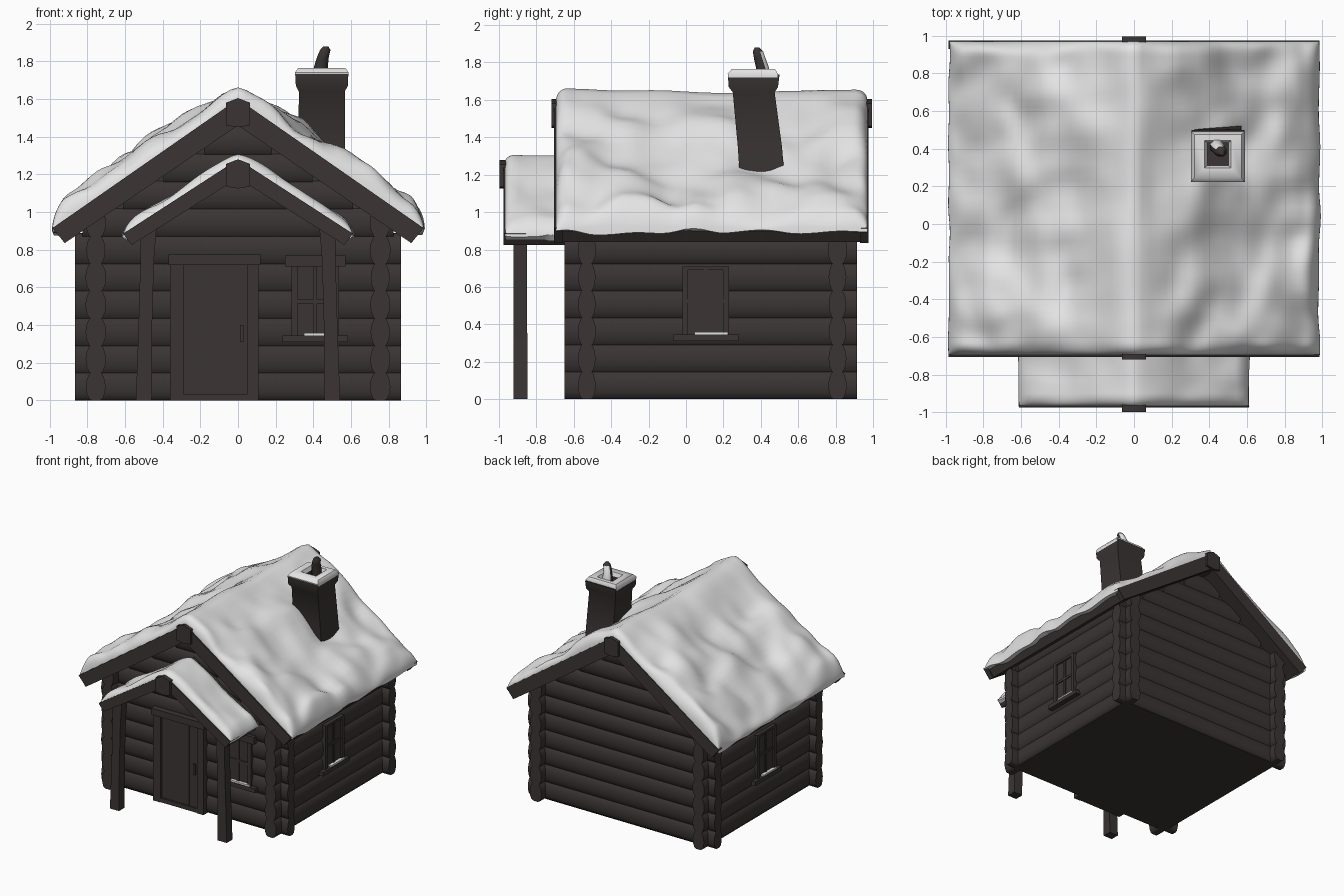
import bpy, bmesh, math, random
from mathutils import Matrix, Vector, noise

if "Cube" in bpy.data.objects:
    bpy.data.objects.remove(bpy.data.objects["Cube"])

random.seed(4)


def material(name, rgb):
    m = bpy.data.materials.new(name)
    m.diffuse_color = (*rgb, 1)
    m.use_nodes = True
    m.node_tree.nodes["Principled BSDF"].inputs["Base Color"].default_value = m.diffuse_color
    return m


WOOD = material("dark wood", (0.043, 0.035, 0.034))
SNOW = material("snow", (0.78, 0.78, 0.78))


def finish(name, bm, *mats, recalc=True):
    if recalc:
        bmesh.ops.recalc_face_normals(bm, faces=bm.faces[:])
    me = bpy.data.meshes.new(name)
    bm.to_mesh(me)
    bm.free()
    for m in mats:
        me.materials.append(m)
    ob = bpy.data.objects.new(name, me)
    bpy.context.collection.objects.link(ob)
    return ob


def add_box(bm, x0, x1, y0, y1, z0, z1):
    m = Matrix.Translation(((x0 + x1) / 2, (y0 + y1) / 2, (z0 + z1) / 2))
    bmesh.ops.create_cube(bm, size=1, matrix=m @ Matrix.Diagonal((x1 - x0, y1 - y0, z1 - z0, 1)))


def prism(name, profile, y0, y1, mat=WOOD):
    """Extrude an x-z outline along y."""
    bm = bmesh.new()
    f = bm.faces.new([bm.verts.new((x, y0, z)) for x, z in profile])
    r = bmesh.ops.extrude_face_region(bm, geom=[f])
    for v in r["geom"]:
        if isinstance(v, bmesh.types.BMVert):
            v.co.y = y1
    return finish(name, bm, mat)


def loft(name, sections, sides=4, mat=WOOD, caps=True):
    """Stack rings given as (z, half_x, half_y, centre_x, centre_y)."""
    bm = bmesh.new()
    rings = []
    k = 1 / math.cos(math.pi / sides) if sides == 4 else 1
    for z, hx, hy, cx, cy in sections:
        ring = []
        for i in range(sides):
            a = math.tau * (i + 0.5) / sides
            ring.append(bm.verts.new((cx + k * hx * math.cos(a), cy + k * hy * math.sin(a), z)))
        rings.append(ring)
    for a, b in zip(rings, rings[1:]):
        for i in range(sides):
            j = (i + 1) % sides
            bm.faces.new((a[i], a[j], b[j], b[i]))
    if caps:
        bm.faces.new(rings[0])
        bm.faces.new(rings[-1])
    return finish(name, bm, mat)


def add_log(bm, a, b, r, rz):
    """Horizontal oval log; overlaps its neighbours and stays above the ground."""
    a, b = Vector(a), Vector(b)
    d = b - a
    rot = Matrix.Rotation(math.atan2(d.y, d.x), 4, 'Z')
    m = Matrix.Translation((a + b) / 2) @ rot @ Matrix.Diagonal((1, r, rz, 1)) @ Matrix.Rotation(math.pi / 2, 4, 'Y')
    made = bmesh.ops.create_cone(bm, cap_ends=True, segments=16, radius1=1, radius2=1, depth=d.length, matrix=m)
    for v in made["verts"]:
        v.co.z = max(0, v.co.z)


def snow(name, hw, y0, y1, ridge, slope, thick, lip, amp):
    """Lumpy snow blanket over a gable roof, thinning to its edges."""
    bm = bmesh.new()
    nx, ny = 72, 56
    cy, hy = (y0 + y1) / 2, (y1 - y0) / 2

    def slab(x):
        return ridge - slope * abs(x) - 0.005

    def edge(d, r):
        t = min(1, max(0, d / r))
        return math.sqrt(max(0, 1 - (1 - t) ** 2))

    grid = []
    for j in range(ny + 1):
        y = cy + hy * math.sin((j / ny - 0.5) * math.pi)
        row = []
        for i in range(nx + 1):
            s = math.sin((i / nx - 0.5) * math.pi)
            wob = noise.noise((y * 5, s * 0.5, 3.1))
            x = s * hw * (1 + 0.014 * wob * abs(s))
            e = edge(hw * (1 - abs(s)), 0.07) * edge(hy - abs(y - cy), 0.07)
            away = min(1, 0.15 + abs(x) * 2.5)
            lump = noise.noise((x * 3.4, y * 3.0, 1.7)) * amp + noise.noise((x * 7, y * 6, 8.2)) * amp * 0.45
            # rounded crest that sags in the middle of the roof
            crest = slope * (abs(x) - math.sqrt(x * x + 0.0025) + 0.05)
            sag = 0.35 * amp * edge(hy - abs(y - cy), hy)
            z = slab(x) + (crest * 0.85 + thick + lump * away - sag) * e
            if i in (0, nx):
                z = lip + 0.035 * wob
            row.append(bm.verts.new((x, y, z)))
        grid.append(row)
    for j in range(ny):
        for i in range(nx):
            bm.faces.new((grid[j][i], grid[j][i + 1], grid[j + 1][i + 1], grid[j + 1][i]))
    # tuck the rim back into the roof
    rim = [e for e in bm.edges if e.is_boundary]
    r = bmesh.ops.extrude_edge_only(bm, edges=rim)
    for v in r["geom"]:
        if isinstance(v, bmesh.types.BMVert):
            v.co.x *= 0.95
            v.co.y = cy + (v.co.y - cy) * 0.95
            v.co.z = min(v.co.z, slab(v.co.x) - 0.04)
    return finish(name, bm, SNOW, recalc=False)


def chevron(top, ex, ez, bx, bz, under):
    return [(0, top), (ex, ez), (bx, bz), (0, under), (-bx, bz), (-ex, ez)]


# solid house body behind the logs
prism("house_body", [(-0.785, 0), (0.785, 0), (0.785, 0.97), (0, 1.5), (-0.785, 0.97)], -0.555, 0.835)

# log walls with crossed ends at the corners
PITCH = 0.145
for name, y in (("front_logs", -0.53), ("back_logs", 0.81)):
    bm = bmesh.new()
    for k in range(10):
        z = PITCH * (k + 0.5)
        w = min(0.865, (1.5 - z) / 0.675)
        add_log(bm, (-w, y, z), (w, y, z), random.uniform(0.046, 0.052), PITCH * 0.62)
    finish(name, bm, WOOD)
for name, x in (("left_logs", -0.755), ("right_logs", 0.755)):
    bm = bmesh.new()
    for k in range(7):
        z = PITCH * (k + 0.5)
        add_log(bm, (x, -0.65, z), (x, 0.915, z), random.uniform(0.05, 0.056), PITCH * 0.62)
    finish(name, bm, WOOD)

# main roof, gable boards and ridge beam
prism("roof", chevron(1.6, 0.965, 0.915, 0.915, 0.84, 1.47), -0.69, 0.965)
for name, y0, y1 in (("front_gable_board", -0.705, -0.66), ("back_gable_board", 0.93, 0.975)):
    prism(name, chevron(1.6, 0.985, 0.915, 0.92, 0.835, 1.46), y0, y1)
beam = [(-0.065, 1.58), (0, 1.605), (0.065, 1.58), (0.065, 1.46), (0, 1.45), (-0.065, 1.46)]
prism("ridge_beam", beam, -0.72, 0.995)
snow("roof_snow", 0.985, -0.695, 0.97, 1.6, 0.7, 0.078, 0.895, 0.085)

# porch roof
prism("porch_roof", chevron(1.28, 0.61, 0.885, 0.565, 0.825, 1.18), -0.975, -0.55)
prism("porch_ridge_beam", [(x, z - 0.325) for x, z in beam], -0.998, -0.6)
snow("porch_snow", 0.615, -0.968, -0.6, 1.27, 0.645, 0.05, 0.885, 0.04)

# porch posts
for name, s in (("left_post", -1), ("right_post", 1)):
    loft(name, [(0, 0.042, 0.038, s * 0.5, -0.885), (0.4, 0.036, 0.036, s * 0.492, -0.885),
                (0.75, 0.036, 0.036, s * 0.482, -0.885), (0.94, 0.045, 0.036, s * 0.475, -0.885)])

# door with frame and handle
bm = bmesh.new()
add_box(bm, -0.36, -0.29, -0.615, -0.54, 0, 0.73)
add_box(bm, 0.05, 0.11, -0.615, -0.54, 0, 0.73)
add_box(bm, -0.37, 0.12, -0.625, -0.54, 0.72, 0.775)
add_box(bm, -0.3, 0.06, -0.61, -0.54, 0, 0.035)
finish("door_frame", bm, WOOD)
bm = bmesh.new()
add_box(bm, -0.29, 0.05, -0.592, -0.54, 0.03, 0.72)
for i in range(4):
    x = -0.29 + i * 0.085
    add_box(bm, x + 0.002, x + 0.083, -0.595, -0.54, 0.03, 0.72)
finish("door_planks", bm, WOOD)
bm = bmesh.new()
add_box(bm, 0.01, 0.028, -0.612, -0.59, 0.31, 0.4)
finish("door_handle", bm, WOOD)

# windows with snowy sills
for name, x, y, turn in (("front_window", 0.41, -0.58, 0),
                         ("right_window", 0.81, 0.105, 90), ("left_window", -0.81, 0.105, -90)):
    place = Matrix.Translation((x, y, 0)) @ Matrix.Rotation(math.radians(turn), 4, 'Z')
    bm = bmesh.new()
    add_box(bm, -0.175, 0.175, -0.03, 0.03, 0.31, 0.345)
    if turn == 0:
        add_box(bm, -0.16, 0.16, -0.025, 0.03, 0.71, 0.77)
    else:
        add_box(bm, -0.125, 0.125, -0.015, 0.03, 0.69, 0.71)
    for s in (-1, 1):
        add_box(bm, s * 0.11 - 0.015, s * 0.11 + 0.015, -0.015, 0.03, 0.34, 0.71)
    add_box(bm, -0.01, 0.01, -0.008, 0.03, 0.34, 0.71)
    add_box(bm, -0.1, 0.1, -0.008, 0.03, 0.515, 0.535)
    add_box(bm, -0.1, 0.1, 0.0, 0.03, 0.34, 0.71)
    finish(name, bm, WOOD).matrix_world = place
    bm = bmesh.new()
    add_box(bm, -0.06, 0.12, -0.026, 0.0, 0.34, 0.358)
    finish(name + "_snow", bm, SNOW).matrix_world = place

# chimney with snowy rim
loft("chimney", [(1.15, 0.128, 0.12, 0.445, 0.41), (1.35, 0.124, 0.118, 0.445, 0.395),
                 (1.64, 0.122, 0.112, 0.445, 0.362), (1.67, 0.138, 0.132, 0.445, 0.36),
                 (1.735, 0.141, 0.138, 0.445, 0.362), (1.735, 0.056, 0.06, 0.445, 0.37),
                 (1.66, 0.056, 0.06, 0.445, 0.37)])
loft("chimney_snow", [(1.71, 0.139, 0.130, 0.445, 0.358), (1.74, 0.143, 0.134, 0.445, 0.357),
                      (1.765, 0.125, 0.115, 0.445, 0.36), (1.765, 0.07, 0.072, 0.445, 0.37),
                      (1.735, 0.056, 0.06, 0.445, 0.37)], mat=SNOW, caps=False)

# bent flue, snowy on its back
flue = loft("flue", [(1.66, 0.038, 0.036, 0.44, 0.41), (1.77, 0.04, 0.038, 0.44, 0.41),
                     (1.82, 0.034, 0.034, 0.45, 0.395), (1.86, 0.03, 0.03, 0.463, 0.385),
                     (1.88, 0.014, 0.014, 0.466, 0.38)], sides=8)
flue.data.materials.append(SNOW)
for p in flue.data.polygons:
    p.material_index = 1 if p.normal.y > 0.3 and p.normal.z < 0.6 else 0

# smooth rounded parts, keep hard edges
bpy.ops.object.select_all(action='SELECT')
bpy.context.view_layer.objects.active = flue
bpy.ops.object.shade_smooth_by_angle(angle=math.radians(50))
